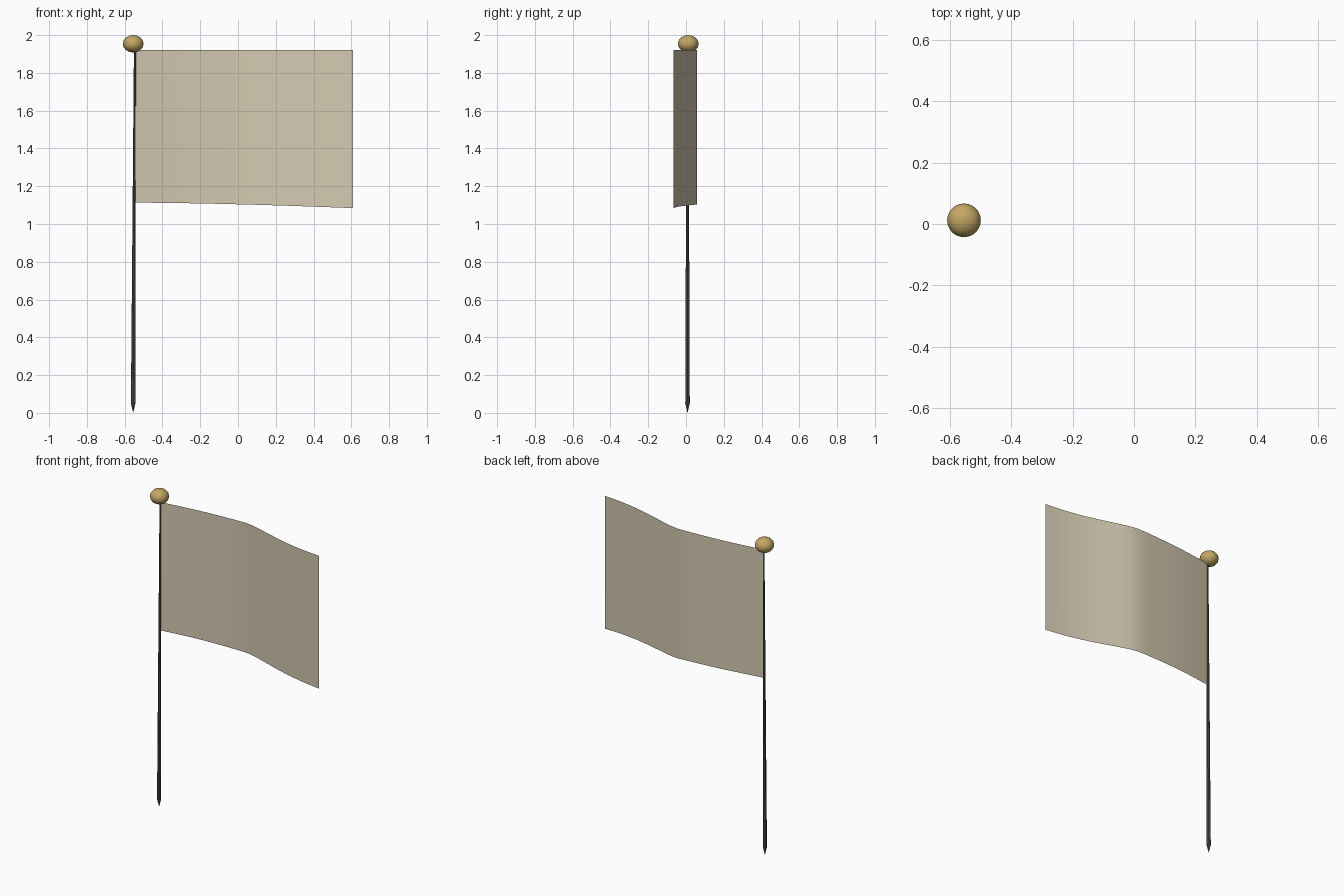
import bpy, bmesh, math

if "Cube" in bpy.data.objects:
    bpy.data.objects.remove(bpy.data.objects["Cube"])


def material(name, rgb):
    m = bpy.data.materials.new(name)
    m.diffuse_color = (*rgb, 1)
    m.use_nodes = True
    m.node_tree.nodes["Principled BSDF"].inputs["Base Color"].default_value = m.diffuse_color
    return m


def finish(bm, name, mat, angle):
    me = bpy.data.meshes.new(name)
    bm.to_mesh(me)
    bm.free()
    ob = bpy.data.objects.new(name, me)
    bpy.context.collection.objects.link(ob)
    me.materials.append(mat)
    bpy.ops.object.select_all(action='DESELECT')
    ob.select_set(True)
    bpy.context.view_layer.objects.active = ob
    bpy.ops.object.shade_smooth_by_angle(angle=math.radians(angle))
    return ob


def lathe(name, profile, sides, mat, angle):
    """Stack of rings given as (radius, z, centre x, centre y); radius 0 is a tip."""
    bm = bmesh.new()
    rings = []
    for r, z, cx, cy in profile:
        n = sides if r else 1
        rings.append([bm.verts.new((cx + r * math.cos(math.tau * i / sides),
                                    cy + r * math.sin(math.tau * i / sides), z))
                      for i in range(n)])
    for a, b in zip(rings, rings[1:]):
        for i in range(sides):
            j = (i + 1) % sides
            quad = [a[i % len(a)], a[j % len(a)], b[j % len(b)], b[i % len(b)]]
            bm.faces.new(list(dict.fromkeys(quad)))
    bmesh.ops.recalc_face_normals(bm, faces=bm.faces)
    return finish(bm, name, mat, angle)


dark = material("dark_metal", (0.09, 0.09, 0.10))
brass = material("brass", (0.55, 0.38, 0.13))
cloth = material("cloth", (0.66, 0.59, 0.44))

# Slightly leaning, tapered pole with a pointed foot
lathe("pole", [(0, 0, -0.555, 0.008), (0.012, 0.05, -0.555, 0.008),
               (0.005, 1.93, -0.546, 0.008), (0, 1.931, -0.546, 0.008)],
      8, dark, 30)

# Flattened ball on top
ball = [(0, 1.908)] + [(0.055 * math.sin(t), 1.954 - 0.046 * math.cos(t))
                       for t in (math.pi * k / 8 for k in range(1, 8))] + [(0, 2.0)]
lathe("finial", [(r, z, -0.555, 0.012) for r, z in ball], 24, brass, 60)

# Waving cloth: one thin sheet, bottom edge sagging toward the free end
wave = [(-0.543, 0.008), (-0.45, 0.022), (-0.35, 0.035), (-0.25, 0.045),
        (-0.15, 0.052), (-0.05, 0.057), (0.02, 0.058), (0.07, 0.050),
        (0.13, 0.034), (0.20, 0.013), (0.28, -0.010), (0.37, -0.033),
        (0.46, -0.050), (0.54, -0.060), (0.61, -0.066)]
bm = bmesh.new()
rows = 4
columns = []
for x, y in wave:
    low = 1.113 - 0.029 * ((x + 0.543) / 1.153) ** 1.6
    columns.append([bm.verts.new((x, y, low + (1.92 - low) * k / rows))
                    for k in range(rows + 1)])
for a, b in zip(columns, columns[1:]):
    for k in range(rows):
        bm.faces.new((a[k], b[k], b[k + 1], a[k + 1]))
finish(bm, "flag", cloth, 60)
